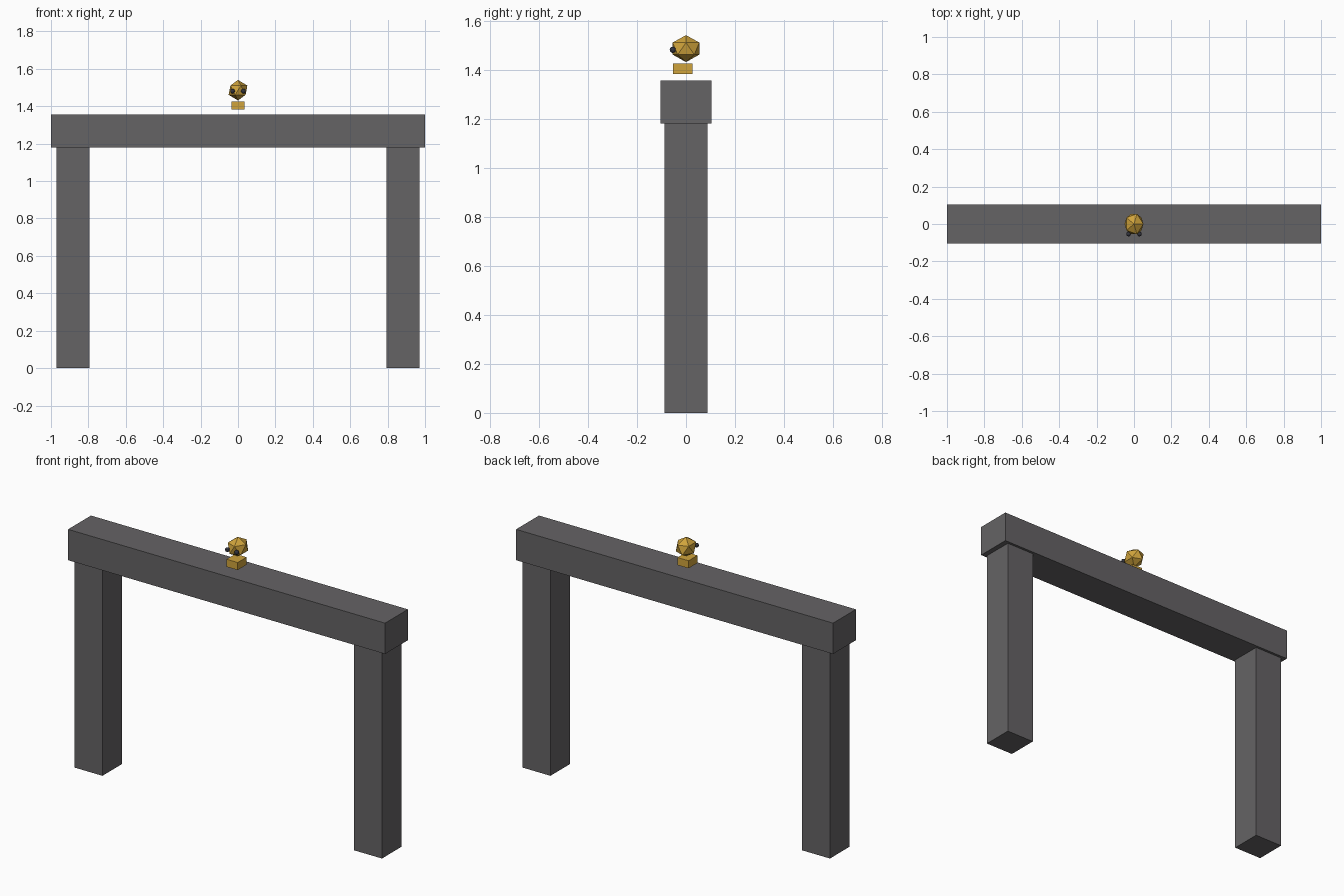
import bpy

cube = bpy.data.objects.get("Cube")
if cube:
    bpy.data.objects.remove(cube, do_unlink=True)


def material(name, color):
    m = bpy.data.materials.new(name)
    m.use_nodes = True
    m.diffuse_color = (*color, 1)
    m.node_tree.nodes["Principled BSDF"].inputs["Base Color"].default_value = (*color, 1)
    return m


stone = material("dark stone", (0.13, 0.125, 0.13))
gold = material("old gold", (0.63, 0.37, 0.045))
socket = material("dark slate", (0.032, 0.034, 0.048))


def finish(name, mat, scale=(1, 1, 1)):
    ob = bpy.context.object
    ob.name = name
    ob.scale = scale
    bpy.ops.object.transform_apply(location=False, rotation=False, scale=True)
    ob.data.materials.append(mat)
    return ob


def box(name, mat, center, size):
    bpy.ops.mesh.primitive_cube_add(size=1, location=center)
    return finish(name, mat, size)


# Gate: two square pillars carrying a wider beam
LEG_H, LEG_W, BEAM_H = 1.18, 0.177, 0.176
box("lintel_beam", stone, (0, 0, LEG_H + BEAM_H / 2), (2, 0.206, BEAM_H))
for side, s in (("left", 1), ("right", -1)):
    box(side + "_pillar", stone, (s * 0.882, 0, LEG_H / 2), (LEG_W, LEG_W, LEG_H))

# Faceted head with a block jaw hovering over the beam
bpy.ops.mesh.primitive_ico_sphere_add(subdivisions=1, radius=1, location=(0, 0, 1.486))
finish("head", gold, (0.056, 0.064, 0.055))
box("jaw", gold, (0, -0.013, 1.403), (0.07, 0.08, 0.043))

# Eyes bulging from the front of the head
for side, s in (("left", 1), ("right", -1)):
    bpy.ops.mesh.primitive_uv_sphere_add(segments=12, ring_count=8, radius=0.0125,
                                         location=(s * 0.029, -0.054, 1.481))
    finish(side + "_eye", socket)
